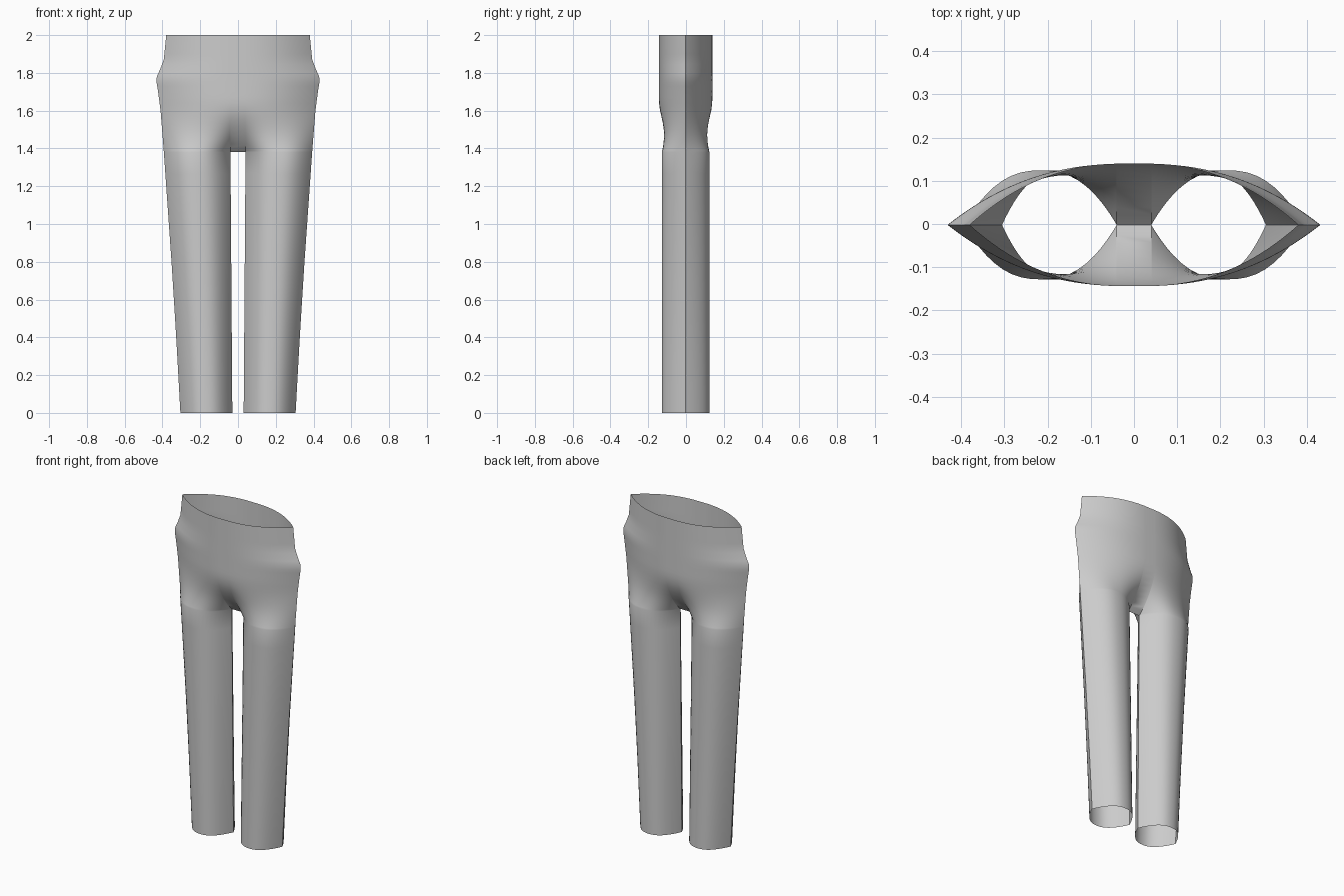
import bpy, bmesh, math

cube = bpy.data.objects.get("Cube")
if cube:
    bpy.data.objects.remove(cube, do_unlink=True)

CROTCH, BLEND_TOP = 1.38, 1.64
STEPS = 24          # columns across one leg panel
POWER = 2.4         # roundness of the pointed oval section

# side seam: (height, half width)
SEAM = [(0, .305), (.4, .327), (.8, .352), (1.2, .38), (1.4, .394), (1.6, .41),
        (1.7, .423), (1.75, .431), (1.78, .43), (1.82, .412), (1.87, .393),
        (1.93, .387), (2, .38)]


def half_width(z):
    for (z0, w0), (z1, w1) in zip(SEAM, SEAM[1:]):
        if z <= z1:
            return w0 + (w1 - w0) * (z - z0) / (z1 - z0)
    return SEAM[-1][1]


def ease(t):
    t = min(max(t, 0), 1)
    return t * t * (3 - 2 * t)


def panel_row(z):
    """Points (x, depth) of one leg panel, from side seam to inseam."""
    outer = half_width(z)
    inner = .03 + .01 * min(z / CROTCH, 1)
    t = min(max((z - CROTCH) / (BLEND_TOP - CROTCH), 0), 1)
    join = 1 - (1 - t) ** 2.2
    depth = .126 + .016 * ease((z - 1.45) / .22)
    row = []
    for i in range(STEPS + 1):
        c = math.cos(math.pi * i / STEPS)
        x = inner + (outer - inner) * (1 + c) / 2
        leg = 1 - abs(c) ** POWER
        hip = 1 - (x / outer) ** POWER
        row.append((x, depth * (leg + (hip - leg) * join)))
    return row


# Rows up the legs, then closer rows through crotch, hips and waist
heights = [CROTCH * i / 12 for i in range(13)]
heights += [CROTCH + .26 * (i / 10) ** 1.5 for i in range(1, 11)]
heights += [1.67, 1.7, 1.73, 1.75, 1.78, 1.8, 1.82, 1.845, 1.87, 1.9, 1.93, 2]

bm = bmesh.new()
for face_dir in (-1, 1):
    sides = {}
    for side in (-1, 1):
        sides[side] = [[bm.verts.new((side * x, face_dir * y - .002, z))
                        for x, y in panel_row(z)] for z in heights]
        for low, high in zip(sides[side], sides[side][1:]):
            for i in range(STEPS):
                quad = [low[i], low[i + 1], high[i + 1], high[i]]
                bm.faces.new(quad if side == face_dir else quad[::-1])
    # centre strip joining both legs above the crotch
    for r in range(12, len(heights) - 1):
        quad = [sides[1][r][-1], sides[-1][r][-1],
                sides[-1][r + 1][-1], sides[1][r + 1][-1]]
        bm.faces.new(quad if face_dir == 1 else quad[::-1])
bmesh.ops.remove_doubles(bm, verts=bm.verts, dist=.0001)

mesh = bpy.data.meshes.new("trousers")
bm.to_mesh(mesh)
bm.free()
trousers = bpy.data.objects.new("trousers", mesh)
bpy.context.collection.objects.link(trousers)

# Plain grey cloth
grey = bpy.data.materials.new("light_grey_cloth")
grey.use_nodes = True
colour = (.6, .6, .6, 1)
grey.diffuse_color = colour
grey.node_tree.nodes["Principled BSDF"].inputs["Base Color"].default_value = colour
mesh.materials.append(grey)

bpy.ops.object.select_all(action="DESELECT")
trousers.select_set(True)
bpy.context.view_layer.objects.active = trousers
bpy.ops.object.shade_smooth_by_angle(angle=math.radians(40))
